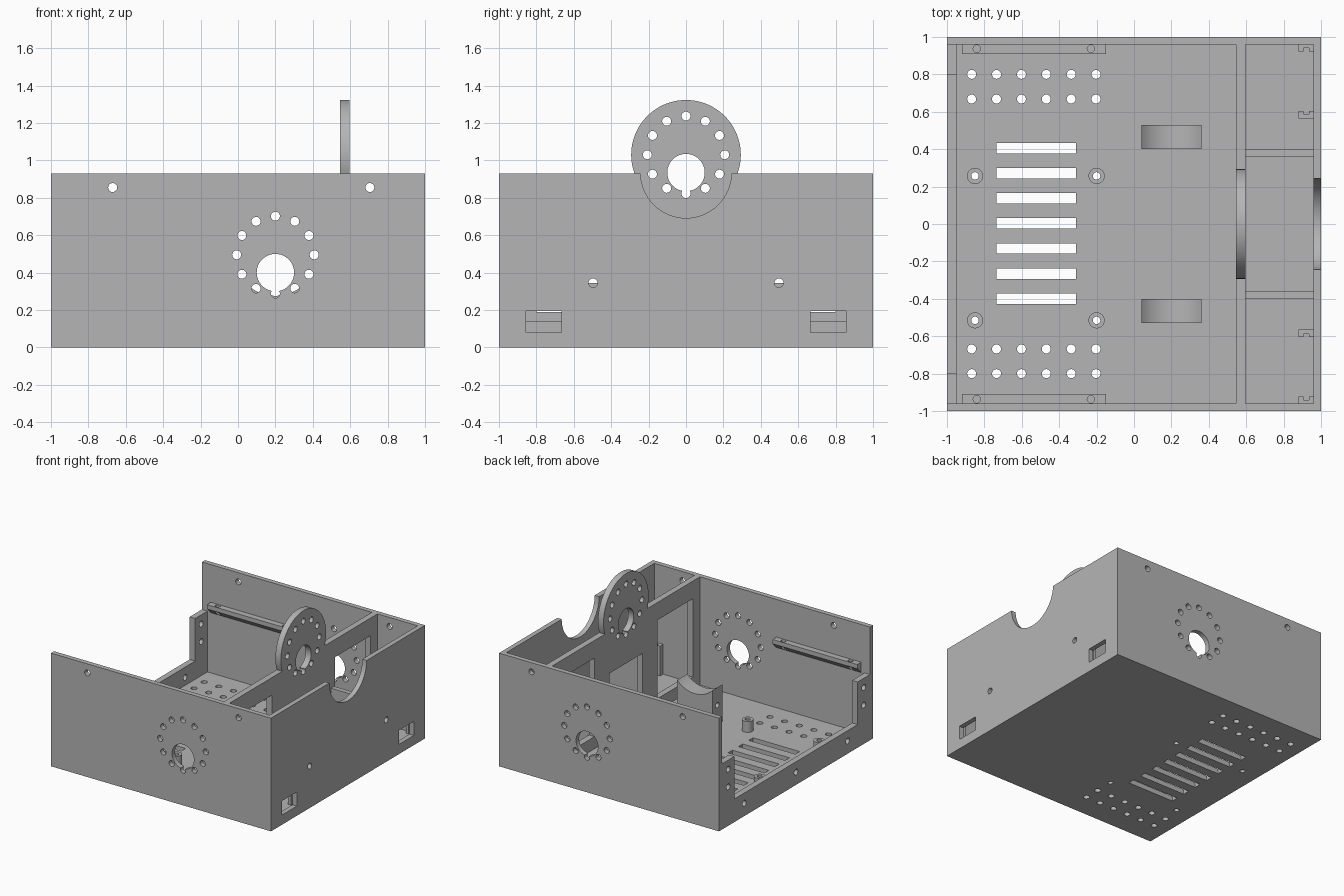
import bpy, bmesh, math
from mathutils import Vector

if "Cube" in bpy.data.objects:
    bpy.data.objects.remove(bpy.data.objects["Cube"], do_unlink=True)

GREY = (0.46, 0.46, 0.46, 1)
grey = bpy.data.materials.new("plain grey")
grey.use_nodes = True
grey.diffuse_color = GREY
grey.node_tree.nodes["Principled BSDF"].inputs["Base Color"].default_value = GREY

H = 0.93        # wall height
FLOOR = 0.04    # floor thickness
IN = 0.96       # inner face of the walls
R = 0.024       # small screw hole radius


def place(axis, u, v, w):
    """Profile (u, v) at distance w along the axis."""
    return {"x": (w, u, v), "y": (u, w, v), "z": (u, v, w)}[axis]


def prism(bm, axis, pts, a, b):
    """Extrude a closed profile along an axis from a to b."""
    face = bm.faces.new([bm.verts.new(place(axis, u, v, a)) for u, v in pts])
    ext = bmesh.ops.extrude_face_region(bm, geom=[face])["geom"]
    move = [g for g in ext if isinstance(g, bmesh.types.BMVert)]
    bmesh.ops.translate(bm, verts=move, vec=Vector(place(axis, 0, 0, b - a)))


def circle(u, v, r, n=32):
    return [(u + r * math.cos(math.tau * i / n), v + r * math.sin(math.tau * i / n)) for i in range(n)]


def arc(u, v, r, start, end, n=40):
    angles = [start + (end - start) * i / n for i in range(n + 1)]
    return [(u + r * math.cos(t), v + r * math.sin(t)) for t in angles]


def rect(u0, u1, v0, v1):
    return [(u0, v0), (u1, v0), (u1, v1), (u0, v1)]


def make(name, prisms):
    bm = bmesh.new()
    for p in prisms:
        prism(bm, *p)
    bmesh.ops.recalc_face_normals(bm, faces=bm.faces)
    mesh = bpy.data.meshes.new(name)
    bm.to_mesh(mesh)
    bm.free()
    obj = bpy.data.objects.new(name, mesh)
    bpy.context.collection.objects.link(obj)
    mesh.materials.append(grey)
    return obj


def part(name, axis, pts, a, b, cuts=()):
    """Extruded part with holes; each cut is (axis, profile, from, to)."""
    obj = make(name, [(axis, pts, a, b)])
    bpy.ops.object.select_all(action="DESELECT")
    bpy.context.view_layer.objects.active = obj
    obj.select_set(True)
    if cuts:
        cutter = make(name + "_cutter", cuts)
        cutter.hide_render = True
        mod = obj.modifiers.new("holes", "BOOLEAN")
        mod.operation = "DIFFERENCE"
        mod.solver = "EXACT"
        mod.use_self = True
        mod.object = cutter
        bpy.ops.object.modifier_apply(modifier=mod.name)
        bpy.data.objects.remove(cutter, do_unlink=True)
    bpy.ops.object.shade_smooth_by_angle(angle=math.radians(30))
    return obj


def motor_holes(axis, u, v, a, b):
    """Off-centre shaft hole within a ring of twelve screw holes."""
    ring = circle(u, v, 0.207, 12)
    return [(axis, circle(u, v - 0.095, 0.1, 48), a, b)] + [
        (axis, circle(p, q, R, 20), a, b) for p, q in ring]


# Floor with vent slots, vent holes and standoff holes
standoffs = [(x, y) for x in (-0.85, -0.2) for y in (0.257, -0.515)]
floor_cuts = [("z", rect(-0.735, -0.31, y - 0.028, y + 0.028), -0.1, 0.1)
              for y in [0.405 - 0.134 * i for i in range(7)]]
floor_cuts += [("z", circle(-0.868 + 0.133 * i, y, R, 20), -0.1, 0.1)
               for i in range(6) for y in (-0.8, -0.668, 0.668, 0.8)]
floor_cuts += [("z", circle(x, y, 0.02, 20), -0.1, 0.1) for x, y in standoffs]
part("floor", "z", rect(-0.95, IN, -IN, IN), 0, FLOOR, floor_cuts)

for x, y in standoffs:
    part("standoff", "z", circle(x, y, 0.043), FLOOR, 0.13,
         [("z", circle(x, y, 0.02, 20), 0, 0.2)])

# Parts mirrored front to back
for side, s in (("front", -1), ("back", 1)):
    lo, hi = sorted((s * IN, s))
    part(side + "_wall", "y", rect(-1, 1, 0, H), lo, hi,
         motor_holes("y", 0.2, 0.495, lo - 0.1, hi + 0.1)
         + [("y", circle(x, 0.855, R, 20), lo - 0.1, hi + 0.1) for x in (-0.67, 0.705)])

    # Lid rail with a sloped underside
    part(side + "_rail", "x",
         [(s * IN, 0.62), (s * 0.91, 0.62), (s * 0.91, 0.585), (s * IN, 0.535)], -0.92, -0.15,
         [("z", circle(x, s * 0.937, 0.02, 20), 0.4, 0.8) for x in (-0.84, -0.23)])

    # Motor cradle with a hollowed top
    tip = math.atan2(0.15, 0.16)
    lo, hi = sorted((s * 0.4, s * 0.53))
    part(side + "_cradle", "y",
         [(0.36, FLOOR), (0.04, FLOOR)] + arc(0.2, 0.495, 0.219, math.pi + tip, math.tau - tip, 24),
         lo, hi, [("x", circle(s * 0.465, 0.2, 0.022, 20), -0.1, 0.5)])

    # Compartment partition
    lo, hi = sorted((s * 0.357, s * 0.397))
    part(side + "_partition", "x", rect(lo, hi, FLOOR, 0.55), 0.595, IN)

    # Connector guides, lipped towards each other
    for name, y0, y1, lip in (("outer", IN, 0.94, 0.922), ("inner", 0.565, 0.588, 0.605)):
        part(f"{side}_{name}_guide", "z",
             [(0.88, s * y0), (IN, s * y0), (IN, s * lip), (0.935, s * lip), (0.935, s * y1),
              (0.905, s * y1), (0.905, s * lip), (0.88, s * lip)], FLOOR, 0.285)

# Port end wall with cradle notch, ports and screw holes
end_cuts = [("x", circle(0, 0.935, 0.243, 64), 0.8, 1.2)]
for s in (-1, 1):
    lo, hi = sorted((s * 0.665, s * 0.855))
    end_cuts += [("x", rect(lo, hi, 0.08, 0.195), 0.8, 1.2),
                 ("x", circle(s * 0.497, 0.345, R, 20), 0.8, 1.2)]
part("port_wall", "x", rect(-IN, IN, 0, H), IN, 1, end_cuts)

# Open end: low sill between two corner posts
low_cuts = [("x", circle(y, 0.105, R, 20), -1.2, -0.8) for y in (-0.67, 0, 0.67)]
low_cuts += [("x", circle(s * 0.88, z, R, 20), -1.2, -0.8) for s in (-1, 1) for z in (0.32, 0.465)]
part("open_end_wall", "x",
     [(-IN, 0), (IN, 0), (IN, 0.54), (0.8, 0.54), (0.8, 0.19),
      (-0.8, 0.19), (-0.8, 0.54), (-IN, 0.54)], -1, -0.95, low_cuts)

# Divider with three windows and a round motor plate on top
dip = math.asin((H - 1.03) / 0.293)
outline = [(-IN, FLOOR), (IN, FLOOR), (IN, H)] + arc(0, 1.03, 0.293, dip, math.pi - dip, 56) + [(-IN, H)]
windows = [("x", rect(a, b, 0.14, top), 0.4, 0.8)
           for a, b, top in ((-0.87, -0.41, 0.785), (-0.215, 0.215, 0.585), (0.41, 0.87, 0.785))]
part("divider", "x", outline, 0.545, 0.595, motor_holes("x", 0, 1.03, 0.4, 0.8) + windows)
